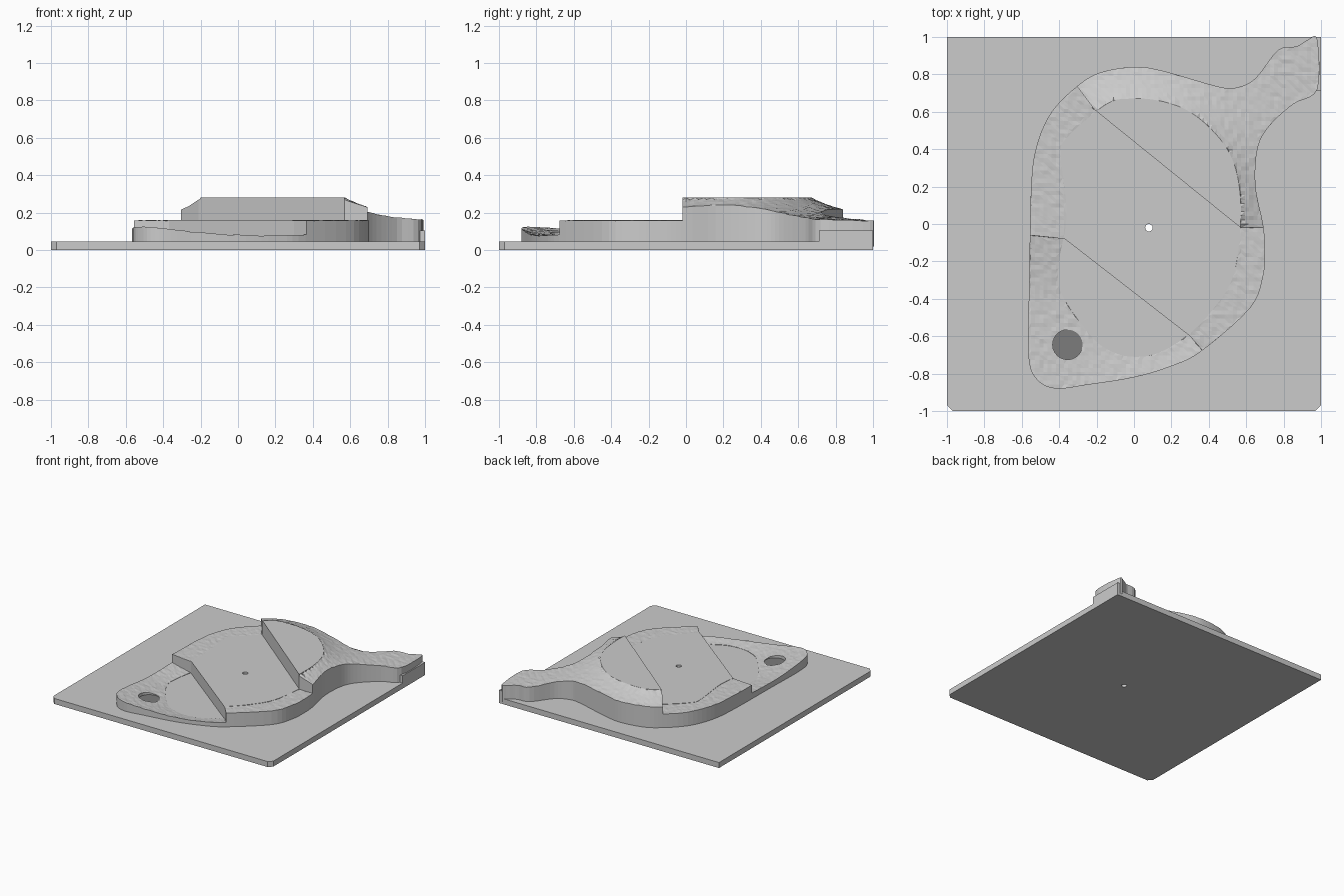
import bpy, bmesh, math
from mathutils import Vector, noise
from mathutils.geometry import delaunay_2d_cdt

cube = bpy.data.objects.get("Cube")
if cube:
    bpy.data.objects.remove(cube)


def material(name, value):
    mat = bpy.data.materials.new(name)
    mat.use_nodes = True
    colour = (value, value, value, 1)
    mat.diffuse_color = colour
    mat.node_tree.nodes["Principled BSDF"].inputs["Base Color"].default_value = colour
    return mat


stone = material("stone grey", 0.6)
shade = material("dark pit grey", 0.2)


def spline(points, steps=5):
    """Closed smooth loop through the given points."""
    pts = [Vector(p) for p in points]
    n = len(pts)
    loop = []
    for i in range(n):
        a, b, c, d = (pts[(i + k) % n] for k in (-1, 0, 1, 2))
        for s in range(steps):
            t = s / steps
            loop.append(0.5 * (2 * b + (c - a) * t + (2 * a - 5 * b + 4 * c - d) * t * t
                               + (3 * b - a - 3 * c + d) * t ** 3))
    return loop


def circle(x, y, r, n=24):
    return [Vector((x + r * math.cos(math.tau * i / n), y + r * math.sin(math.tau * i / n)))
            for i in range(n)]


def inside(p, loop):
    hit = False
    for a, b in zip(loop, loop[1:] + loop[:1]):
        if (a.y > p.y) != (b.y > p.y) and p.x < a.x + (b.x - a.x) * (p.y - a.y) / (b.y - a.y):
            hit = not hit
    return hit


def solid(name, loops, keep, height, bottom=0.02, grain=(), mat=stone):
    """Triangulate the kept area between loops and raise it to a height field."""
    pts, edges = list(grain), []
    for loop in loops:
        start, n = len(pts), len(loop)
        pts += loop
        edges += [(start + i, start + (i + 1) % n) for i in range(n)]
    flat, _, tris, *_ = delaunay_2d_cdt(pts, edges, [], 0, 1e-5)
    tris = [t for t in tris if keep(sum((flat[i] for i in t), Vector((0, 0))) / 3)]
    count = len(flat)
    used = {i for t in tris for i in t}
    verts = [(p.x, p.y, height(p) if i in used else 0) for i, p in enumerate(flat)]
    verts += [(p.x, p.y, bottom) for p in flat]
    faces = [tuple(t) for t in tris] + [tuple(i + count for i in reversed(t)) for t in tris]
    sides = {(t[k], t[(k + 1) % 3]) for t in tris for k in range(3)}
    faces += [(b, a, a + count, b + count) for a, b in sides if (b, a) not in sides]
    mesh = bpy.data.meshes.new(name)
    mesh.from_pydata(verts, [], faces)
    bm = bmesh.new()
    bm.from_mesh(mesh)
    bmesh.ops.delete(bm, geom=[v for v in bm.verts if not v.link_faces], context="VERTS")
    bmesh.ops.recalc_face_normals(bm, faces=bm.faces)
    bm.to_mesh(mesh)
    bm.free()
    mesh.materials.append(mat)
    obj = bpy.data.objects.new(name, mesh)
    bpy.context.collection.objects.link(obj)
    return obj


# Plan outlines: outer edge with the arm, and the oval inside the rim
outer = spline([
    (.98, .72), (.85, .64), (.72, .52), (.66, .4), (.65, .2), (.69, 0), (.7, -.13), (.69, -.28),
    (.62, -.45), (.36, -.68), (.2, -.76), (0, -.82), (-.25, -.86), (-.42, -.88), (-.52, -.83),
    (-.565, -.7), (-.56, -.3), (-.55, .2), (-.52, .42), (-.44, .6), (-.3, .74), (-.18, .81),
    (0, .84), (.15, .82), (.45, .735), (.55, .73), (.65, .78), (.77, .93), (.87, .95),
    (.93, .985), (.98, .985)])
oval = spline([
    (.57, 0), (.56, .22), (.51, .38), (.41, .51), (.28, .61), (.13, .66), (-.02, .67),
    (-.15, .64), (-.36, .46), (-.39, .36), (-.36, .05), (-.4, -.2), (-.39, -.37),
    (-.22, -.61), (-.1, -.69), (.01, -.71), (.13, -.69), (.28, -.6), (.42, -.46), (.53, -.28)])

# Diagonal steps that split the model into three levels
upper = [Vector(p) for p in ((-.9, 1.53), (-.21, .61), (.57, -.02), (1.5, -.02), (1.5, 1.53))]
lower = [Vector(p) for p in ((-1.2, .01), (-.37, -.08), (.3, -.6), (.9, -1.3), (-1.2, -1.3))]
drain = circle(.08, -.02, .02)
pit = circle(-.355, -.645, .08)


def level(p):
    return "upper" if inside(p, upper) else "lower" if inside(p, lower) else "middle"


def rim_height(p, tier):
    d = min((p - q).length for q in oval)
    rough = 0.004 * noise.noise(Vector((p.x * 30, p.y * 30, 0)))
    if tier == "upper":
        return 0.28 - 0.13 * (1 - math.exp(-d / 0.25)) + rough
    if tier == "lower":
        return 0.062 + 0.17 * d + rough
    return 0.158 + rough


# Fine points that give the rim its rough surface
step = 0.022
grain = []
for i in range(-45, 46):
    for j in range(-45, 46):
        p = Vector((i * step, j * step))
        if inside(p, outer) and not inside(p, oval):
            grain.append(p)

# Base plate with clipped front corners and a drain hole
plate = [Vector(p) for p in ((-1, 1), (-1, -.97), (-.97, -1), (.97, -1), (1, -.97), (1, 1))]
solid("base_plate", [plate, drain], lambda p: inside(p, plate) and not inside(p, drain),
      lambda p: 0.045, bottom=0)

# Rough rim and smooth inner floor at each level
for tier, floor in (("upper", 0.28), ("middle", 0.16), ("lower", 0.06)):
    solid(tier + "_rim", [outer, oval, upper, lower, pit],
          lambda p: inside(p, outer) and not inside(p, oval) and not inside(p, pit)
          and level(p) == tier,
          lambda p: rim_height(p, tier), grain=grain)
    solid(tier + "_floor", [oval, upper, lower, drain],
          lambda p: inside(p, oval) and not inside(p, drain) and level(p) == tier,
          lambda p: floor)

# Sunken round pit in the lower rim
solid("pit_floor", [pit], lambda p: inside(p, pit), lambda p: 0.068, mat=shade)

# Low block closing the end of the arm at the plate edge
end = [Vector(p) for p in ((.965, .71), (1, .71), (1, 1), (.965, 1))]
solid("arm_end_block", [end], lambda p: inside(p, end), lambda p: 0.105, bottom=0)
